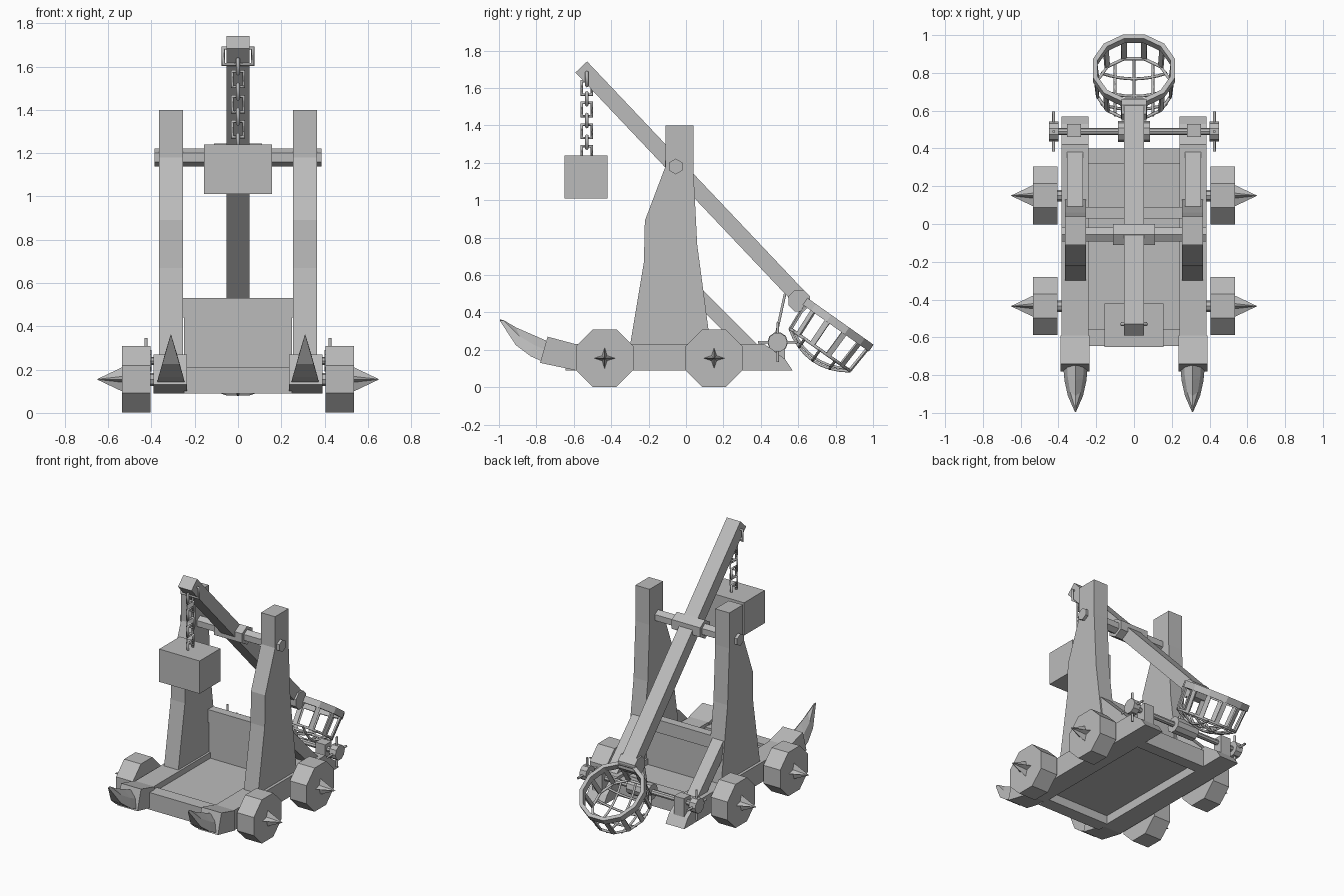
import bpy
import bmesh
from math import sin, cos, pi, atan2, sqrt
from mathutils import Vector, Matrix

if "Cube" in bpy.data.objects:
    bpy.data.objects.remove(bpy.data.objects["Cube"])

grey = bpy.data.materials.new("plain_grey")
grey.use_nodes = True
GREY = (0.5, 0.5, 0.5, 1)
grey.diffuse_color = GREY
grey.node_tree.nodes["Principled BSDF"].inputs["Base Color"].default_value = GREY


def finish(name, bm, matrix=None):
    if matrix:
        bm.transform(matrix)
    bmesh.ops.recalc_face_normals(bm, faces=bm.faces)
    mesh = bpy.data.meshes.new(name)
    bm.to_mesh(mesh)
    bm.free()
    mesh.materials.append(grey)
    obj = bpy.data.objects.new(name, mesh)
    bpy.context.collection.objects.link(obj)
    return obj


def box(name, lo, hi, matrix=None):
    bm = bmesh.new()
    bmesh.ops.create_cube(bm, size=1)
    for v in bm.verts:
        v.co = Vector([lo[i] + (hi[i] - lo[i]) * (v.co[i] + 0.5) for i in range(3)])
    return finish(name, bm, matrix)


def loft(name, rings):
    """Skin a list of equally sized vertex rings and cap both ends."""
    bm = bmesh.new()
    rows = [[bm.verts.new(p) for p in ring] for ring in rings]
    n = len(rows[0])
    for a, b in zip(rows, rows[1:]):
        for i in range(n):
            j = (i + 1) % n
            bm.faces.new((a[i], a[j], b[j], b[i]))
    bm.faces.new(rows[0])
    bm.faces.new(rows[-1])
    return finish(name, bm)


def side_plate(name, x0, x1, profile):
    """Extrude a (y, z) profile along x."""
    return loft(name, [[(x, y, z) for y, z in profile] for x in (x0, x1)])


def prism(name, x0, x1, y, z, r, sides, turn=0.0):
    """Polygonal cylinder along x."""
    angles = [turn + 2 * pi * i / sides for i in range(sides)]
    return side_plate(name, x0, x1, [(y + r * cos(a), z + r * sin(a)) for a in angles])


def wire(name, points, r, matrix=None, cyclic=False, resolution=1):
    curve = bpy.data.curves.new(name, "CURVE")
    curve.dimensions = "3D"
    curve.bevel_depth = r
    curve.bevel_resolution = resolution
    spline = curve.splines.new("POLY")
    spline.points.add(len(points) - 1)
    for p, co in zip(spline.points, points):
        co = Vector(co)
        p.co = (*((matrix @ co) if matrix else co), 1)
    spline.use_cyclic_u = cyclic
    curve.use_fill_caps = True
    curve.materials.append(grey)
    obj = bpy.data.objects.new(name, curve)
    bpy.context.collection.objects.link(obj)


# Chassis: cross beams, floor and back wall
box("front_beam", (-0.25, -0.645, 0.09), (0.25, -0.555, 0.21))
box("back_beam", (-0.25, 0.32, 0.09), (0.25, 0.4, 0.21))
box("floor", (-0.25, -0.56, 0.15), (0.25, 0.33, 0.19))
box("back_wall", (-0.25, 0.035, 0.18), (0.25, 0.08, 0.45))
box("back_wall_cap", (-0.255, 0.03, 0.44), (0.255, 0.09, 0.53))

RAIL = [(-0.59, 0.09), (0.57, 0.09), (0.53, 0.15), (0.42, 0.23), (-0.59, 0.23)]
RAM_BASE = [(-0.59, 0.09), (-0.59, 0.23), (-0.74, 0.27), (-0.78, 0.13)]
TOWER = [(-0.3, 0.22), (-0.225, 0.67), (-0.22, 0.89), (-0.11, 1.18), (-0.11, 1.4),
         (0.04, 1.4), (0.04, 1.15), (0.06, 0.76), (0.12, 0.31), (0.13, 0.22)]
BRACE = [(0.07, 0.54), (0.38, 0.23), (0.27, 0.23), (0.07, 0.43)]

for s, side in ((1, "left"), (-1, "right")):
    side_plate(side + "_rail", s * 0.24, s * 0.385, RAIL)
    side_plate(side + "_ram_base", s * 0.235, s * 0.39, RAM_BASE)
    side_plate(side + "_tower", s * 0.255, s * 0.365, TOWER)
    side_plate(side + "_brace", s * 0.27, s * 0.355, BRACE)
    box(side + "_winch_post", (s * 0.3175 - 0.038, 0.46, 0.13), (s * 0.3175 + 0.038, 0.53, 0.28))

    # Curved ram horn: (y, bottom z, top z, half width)
    rings = []
    for y, low, high, w in ((-0.75, 0.13, 0.25, 0.065), (-0.83, 0.165, 0.285, 0.058),
                            (-0.91, 0.225, 0.32, 0.04), (-0.995, 0.355, 0.362, 0.003)):
        c = s * 0.31
        rings.append([(c - w, y, low), (c + w, y, low), (c + w * 0.7, y + 0.02, (low + high) / 2),
                      (c, y, high), (c - w * 0.7, y + 0.02, (low + high) / 2)])
    loft(side + "_horn", rings)

    # Octagonal wheels with star spikes
    for y, end in ((-0.435, "front"), (0.15, "back")):
        prism(f"{side}_{end}_wheel", s * 0.405, s * 0.535, y, 0.155, 0.166, 8, pi / 8)
        prism(f"{side}_{end}_wheel_stub", s * 0.37, s * 0.42, y, 0.155, 0.03, 8)
        star = []
        for i in range(8):
            r = 0.02 if i % 2 else 0.058
            star.append((r * cos(i * pi / 4), r * sin(i * pi / 4)))
        loft(f"{side}_{end}_wheel_spike",
             [[(x, y + k * a, 0.155 + k * b) for a, b in star] for x, k in ((s * 0.53, 1), (s * 0.65, 0.02))])

    # Winch hub with four handles
    prism(side + "_winch_hub", s * 0.4, s * 0.45, 0.49, 0.24, 0.052, 10)
    for dy, dz in ((0.105, 0), (0, 0.105)):
        wire(side + "_winch_handle", [(s * 0.425, 0.49 - dy, 0.24 - dz), (s * 0.425, 0.49 + dy, 0.24 + dz)], 0.008)
    wire(side + "_rope", [(s * 0.03, 0.53, 0.5), (s * 0.03, 0.475, 0.25)], 0.008)

prism("winch_axle", -0.45, 0.45, 0.49, 0.24, 0.018, 8)
prism("winch_drum", -0.085, 0.085, 0.49, 0.24, 0.055, 10)

# Throwing arm on its pivot
prism("pivot_axle", -0.385, 0.385, -0.055, 1.18, 0.042, 6, pi / 6)
prism("pivot_collar", -0.11, 0.11, -0.055, 1.18, 0.065, 6, pi / 6)
start, end = Vector((0, -0.56, 1.712)), Vector((0, 0.6, 0.487))
run = end - start
tilt = Matrix.Translation(start) @ Matrix.Rotation(atan2(run.z, run.y), 4, "X")
box("throwing_arm", (-0.053, 0, -0.043), (0.053, run.length, 0.043), tilt)
prism("arm_end_hub", -0.066, 0.066, 0.605, 0.462, 0.062, 8, pi / 8)

# Counterweight and chain
box("counterweight", (-0.157, -0.65, 1.01), (0.157, -0.42, 1.24))
wire("chain_shackle", [(-0.068, -0.53, 1.685), (0.068, -0.53, 1.685),
                       (0.068, -0.53, 1.61), (-0.068, -0.53, 1.61)], 0.01, cyclic=True, resolution=0)
for i in range(7):
    z = 1.6 - i * 0.058
    link = []
    for a, b in ((-1, -1), (1, -1), (1, 1), (-1, 1)):
        u, v = a * 0.027, z + b * 0.036
        link.append((u, -0.53, v) if i % 2 else (0, -0.53 + u, v))
    wire("chain_link", link, 0.009, cyclic=True, resolution=0)

# Basket, built along its own axis then tilted back
basket = Matrix.Translation((0, 0.812, 0.335)) @ Matrix.Rotation(-0.615, 4, "X")
SIDES, DEPTH, LOW = 12, 0.165, 0.2


def ring_point(i, r, z):
    a = 2 * pi * (i + 0.5) / SIDES
    return Vector((r * cos(a), r * sin(a), z))


bm = bmesh.new()
rows = [[bm.verts.new(ring_point(i, r, z)) for i in range(SIDES)]
        for r, z in ((0.2, -0.022), (0.226, -0.022), (0.226, 0.022), (0.2, 0.022))]
for k in range(4):
    for i in range(SIDES):
        j = (i + 1) % SIDES
        a, b = rows[k], rows[(k + 1) % 4]
        bm.faces.new((a[i], a[j], b[j], b[i]))
finish("basket_rim", bm, basket)

for i in range(SIDES):
    turn = basket @ Matrix.Rotation(2 * pi * (i + 0.5) / SIDES, 4, "Z")
    lean = Matrix.Translation((0.212, 0, 0)) @ Matrix.Rotation(0.07, 4, "Y")
    box("basket_slat", (-0.006, -0.015, -DEPTH), (0.006, 0.015, 0), turn @ lean)
wire("basket_lower_ring", [ring_point(i, LOW, -DEPTH) for i in range(SIDES)], 0.009, basket, cyclic=True)

# Bowed wires crossing the basket bottom both ways
for offset in (-0.1, 0, 0.1):
    half = sqrt(LOW ** 2 - offset ** 2)
    for flip in (False, True):
        path = []
        for k in range(9):
            u = half * (k / 4 - 1)
            sag = -DEPTH - 0.07 * (1 - (u * u + offset ** 2) / LOW ** 2)
            path.append((offset, u, sag) if flip else (u, offset, sag))
        wire("basket_bottom_wire", path, 0.008, basket)
